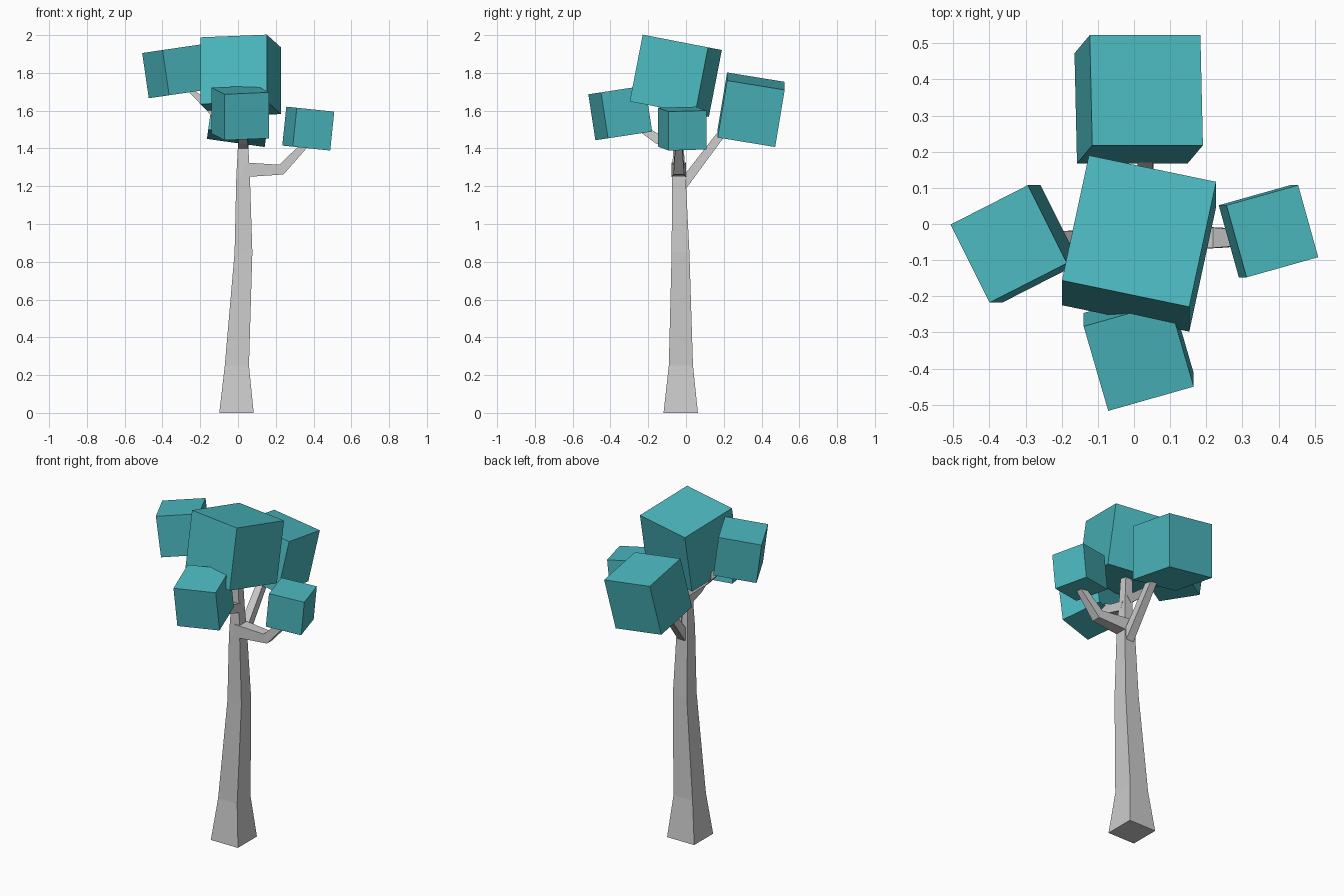
import bpy, bmesh
from mathutils import Vector, Matrix

if "Cube" in bpy.data.objects:
    bpy.data.objects.remove(bpy.data.objects["Cube"])

teal = bpy.data.materials.new("foliage_teal")
teal.diffuse_color = (0.07, 0.48, 0.52, 1)
teal.use_nodes = True
teal.node_tree.nodes["Principled BSDF"].inputs["Base Color"].default_value = teal.diffuse_color


def add_object(name, bm, material=None):
    bmesh.ops.recalc_face_normals(bm, faces=bm.faces[:])
    mesh = bpy.data.meshes.new(name)
    bm.to_mesh(mesh)
    bm.free()
    if material:
        mesh.materials.append(material)
    ob = bpy.data.objects.new(name, mesh)
    bpy.context.collection.objects.link(ob)
    return ob


def leaf_cube(name, center, size, edge, up):
    """Tilted cube: edge is one top edge direction, up its own vertical."""
    z = Vector(up).normalized()
    x = Vector(edge)
    x = (x - z * x.dot(z)).normalized()
    rot = Matrix((x, z.cross(x), z)).transposed()
    bm = bmesh.new()
    bmesh.ops.create_cube(bm, size=size)
    ob = add_object(name, bm, teal)
    ob.matrix_world = Matrix.Translation(center) @ rot.to_4x4()


def limb(name, path, side, upright=False):
    """Square tapered limb through (x, y, z, half width) points."""
    pts = [Vector(p[:3]) for p in path]
    side = Vector(side)
    bm = bmesh.new()
    rings = []
    for i, p in enumerate(pts):
        before = (p - pts[i - 1]).normalized() if i else Vector()
        after = (pts[i + 1] - p).normalized() if i < len(pts) - 1 else Vector()
        t = Vector((0, 0, 1)) if upright else (before + after).normalized()
        s = (side - t * side.dot(t)).normalized()
        n, h = t.cross(s), path[i][3]
        rings.append([bm.verts.new(p + (s * a + n * b) * h)
                      for a, b in ((-1, -1), (1, -1), (1, 1), (-1, 1))])
    for lo, hi in zip(rings, rings[1:]):
        for k in range(4):
            bm.faces.new((lo[k], lo[k - 3], hi[k - 3], hi[k]))
    bm.faces.new(rings[0])
    bm.faces.new(rings[-1])
    add_object(name, bm)


# Trunk, flared at the base and bending slightly
limb("trunk", [(-0.008, -0.028, 0, 0.091), (-0.006, -0.027, 0.25, 0.064),
               (0.029, -0.029, 0.85, 0.047), (0.027, -0.038, 1.25, 0.036),
               (0.027, -0.04, 1.42, 0.027), (0.02, -0.04, 1.64, 0.022)],
     (1, 0, 0), upright=True)

# Branches
limb("right_branch", [(0.03, -0.038, 1.287, 0.039), (0.23, -0.038, 1.288, 0.028),
                      (0.36, -0.038, 1.425, 0.018)], (0, 1, 0))
limb("back_branch", [(0.03, -0.03, 1.19, 0.026), (0.032, 0.25, 1.56, 0.02)], (1, 0, 0))
limb("front_branch", [(0.027, -0.04, 1.42, 0.028), (0.027, -0.15, 1.45, 0.025),
                      (0.02, -0.27, 1.53, 0.018)], (1, 0, 0))
limb("left_branch", [(0.025, -0.036, 1.46, 0.024), (-0.1, -0.036, 1.56, 0.02),
                     (-0.26, -0.036, 1.72, 0.014)], (0, 1, 0))

# Foliage blocks
leaf_cube("top_foliage", (0.014, -0.054, 1.785), 0.36, (0.356, -0.074, 0.014), (0, 0.068, 0.35))
leaf_cube("back_foliage", (0.013, 0.345, 1.605), 0.309, (0.307, 0, -0.043), (0.042, 0.05, 0.30))
leaf_cube("left_foliage", (-0.329, -0.055, 1.809), 0.242, (0.212, 0.108, 0.031), (-0.035, 0, 0.24))
leaf_cube("right_foliage", (0.372, -0.02, 1.505), 0.207, (0.199, 0.056, -0.02), (0.021, 0, 0.202))
leaf_cube("front_foliage", (0.013, -0.348, 1.588), 0.246, (0.236, 0.067, 0.01), (0, -0.037, 0.243))
